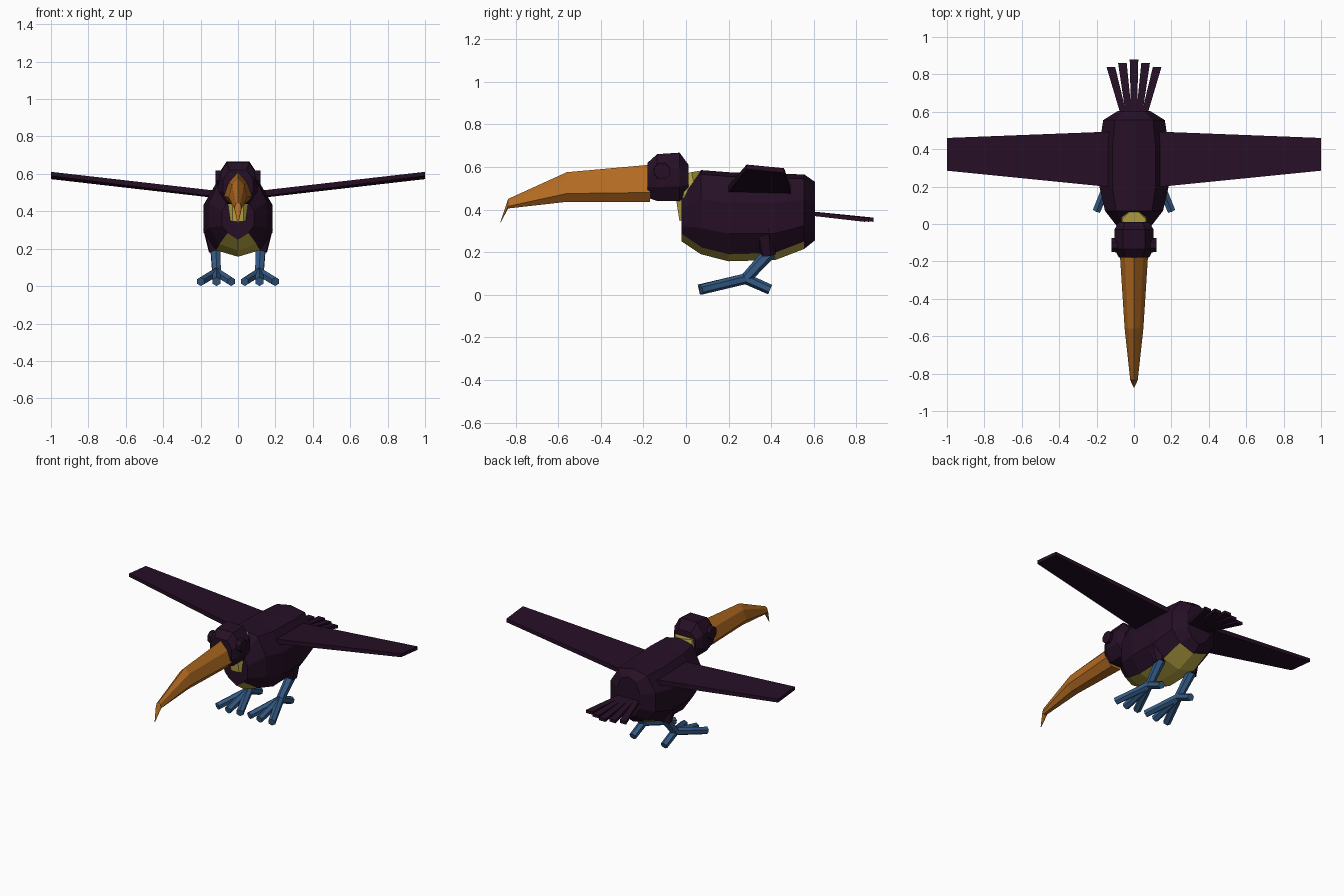
import bpy
import bmesh
from math import cos, sin, pi
from mathutils import Vector

cube = bpy.data.objects.get("Cube")
if cube:
    bpy.data.objects.remove(cube, do_unlink=True)


def material(name, rgb):
    m = bpy.data.materials.new(name)
    m.use_nodes = True
    m.diffuse_color = (*rgb, 1)
    bsdf = next(n for n in m.node_tree.nodes if n.type == 'BSDF_PRINCIPLED')
    bsdf.inputs["Base Color"].default_value = (*rgb, 1)
    return m


PLUM = material("plum feathers", (0.019, 0.005, 0.019))
YELLOW = material("yellow down", (0.5, 0.4, 0.06))
ORANGE = material("orange beak", (0.46, 0.15, 0.016))
BLUE = material("blue skin", (0.035, 0.105, 0.24))


def loft(name, rings, *mats, rule=None):
    """Skin a list of equal rings and cap both ends."""
    bm = bmesh.new()
    loops = [[bm.verts.new(p) for p in ring] for ring in rings]
    n = len(loops[0])
    for i in range(len(loops) - 1):
        for j in range(n):
            k = (j + 1) % n
            f = bm.faces.new((loops[i][j], loops[i][k], loops[i + 1][k], loops[i + 1][j]))
            f.material_index = rule(i, j) if rule else 0
    bm.faces.new(loops[0])
    bm.faces.new(loops[-1])
    bmesh.ops.recalc_face_normals(bm, faces=bm.faces)
    mesh = bpy.data.meshes.new(name)
    bm.to_mesh(mesh)
    bm.free()
    for m in mats:
        mesh.materials.append(m)
    obj = bpy.data.objects.new(name, mesh)
    bpy.context.collection.objects.link(obj)
    return obj


def tube(name, a, b, ra, rb, mat, sides=6):
    a, b = Vector(a), Vector(b)
    turn = (b - a).to_track_quat('Z', 'Y')
    circle = [Vector((cos(2 * pi * (j + .5) / sides), sin(2 * pi * (j + .5) / sides), 0))
              for j in range(sides)]
    return loft(name, [[c + turn @ (v * r) for v in circle]
                       for c, r in ((a, ra), (b, rb))], mat)


def symmetric(y, half):
    """Full ring from half a profile running from top centre to bottom centre."""
    return [(x, y, z) for x, z in half] + [(-x, y, z) for x, z in half[-2:0:-1]]


# Body with yellow belly: y, half width, top, bottom
body = []
for y, w, top, bot in ((-.02, .085, .48, .25), (.07, .155, .585, .19),
                       (.2, .185, .575, .157), (.42, .185, .567, .163),
                       (.555, .165, .565, .215), (.605, .085, .53, .255)):
    h = top - bot
    body.append(symmetric(y, [(0, top), (.62 * w, top - .02), (w, bot + .66 * h),
                              (w, bot + .31 * h), (.64 * w, bot + .035), (0, bot)]))
loft("body", body, PLUM, YELLOW, rule=lambda i, j: int(j in (4, 5) and i < 4))

# Neck
tube("neck", (0, .04, .36), (0, 0, .57), .078, .07, YELLOW, 8)

# Head: y, half width, top, bottom
head = []
for y, w, top, bot in ((-.18, .08, .62, .455), (-.135, .105, .66, .44),
                       (-.03, .105, .667, .44), (.012, .08, .61, .48)):
    h = top - bot
    head.append(symmetric(y, [(0, top), (.57 * w, top), (w, bot + .7 * h),
                              (w, bot + .3 * h), (.57 * w, bot), (0, bot)]))
loft("head", head, PLUM)

# Beak: y, half width, ridge, shoulder, side, bottom
beak = []
for y, w, ridge, shoulder, side, bot in (
        (-.17, .075, .61, .555, .48, .435), (-.56, .05, .575, .542, .475, .436),
        (-.835, .02, .45, .44, .415, .405), (-.873, .002, .337, .336, .335, .334)):
    beak.append(symmetric(y, [(0, ridge), (.65 * w, shoulder), (w, side),
                              (.45 * w, bot), (0, bot)]))
loft("beak", beak, ORANGE)

for s, side in ((1, "left"), (-1, "right")):
    # Eye
    tube(side + "_eye", (s * .07, -.113, .58), (s * .121, -.113, .58), .043, .04, PLUM, 8)

    # Wing: x, front y, back y, front z, back z, half thickness
    loft(side + "_wing",
         [[(s * x, yf, zf - t), (s * x, yf, zf + t), (s * x, yb, zb + t), (s * x, yb, zb - t)]
          for x, yf, yb, zf, zb, t in ((.1, .195, .495, .492, .485, .016),
                                       (1, .285, .46, .6, .583, .011))], PLUM)

    # Leg
    ankle = (s * .115, .28, .075)
    tube(side + "_thigh", (s * .14, .37, .31), (s * .122, .385, .185), .05, .036, PLUM)
    tube(side + "_shin", (s * .12, .395, .2), ankle, .031, .026, BLUE)

    # Toes
    for name, x, y in (("outer", .2, .07), ("middle", .115, .06),
                       ("inner", .035, .07), ("back", .115, .395)):
        tube(f"{side}_{name}_toe", ankle, (s * x, y, .024), .025, .024, BLUE)

# Tail feathers
for i in range(-2, 3):
    end = .88 - .02 * abs(i)
    loft(f"tail_feather_{i + 3}",
         [[(x - w, y, z - .01), (x + w, y, z - .01), (x + w, y, z + .01), (x - w, y, z + .01)]
          for x, y, z, w in ((.027 * i, .58, .382, .016),
                             (.062 * i, end, .352, .023))], PLUM)
